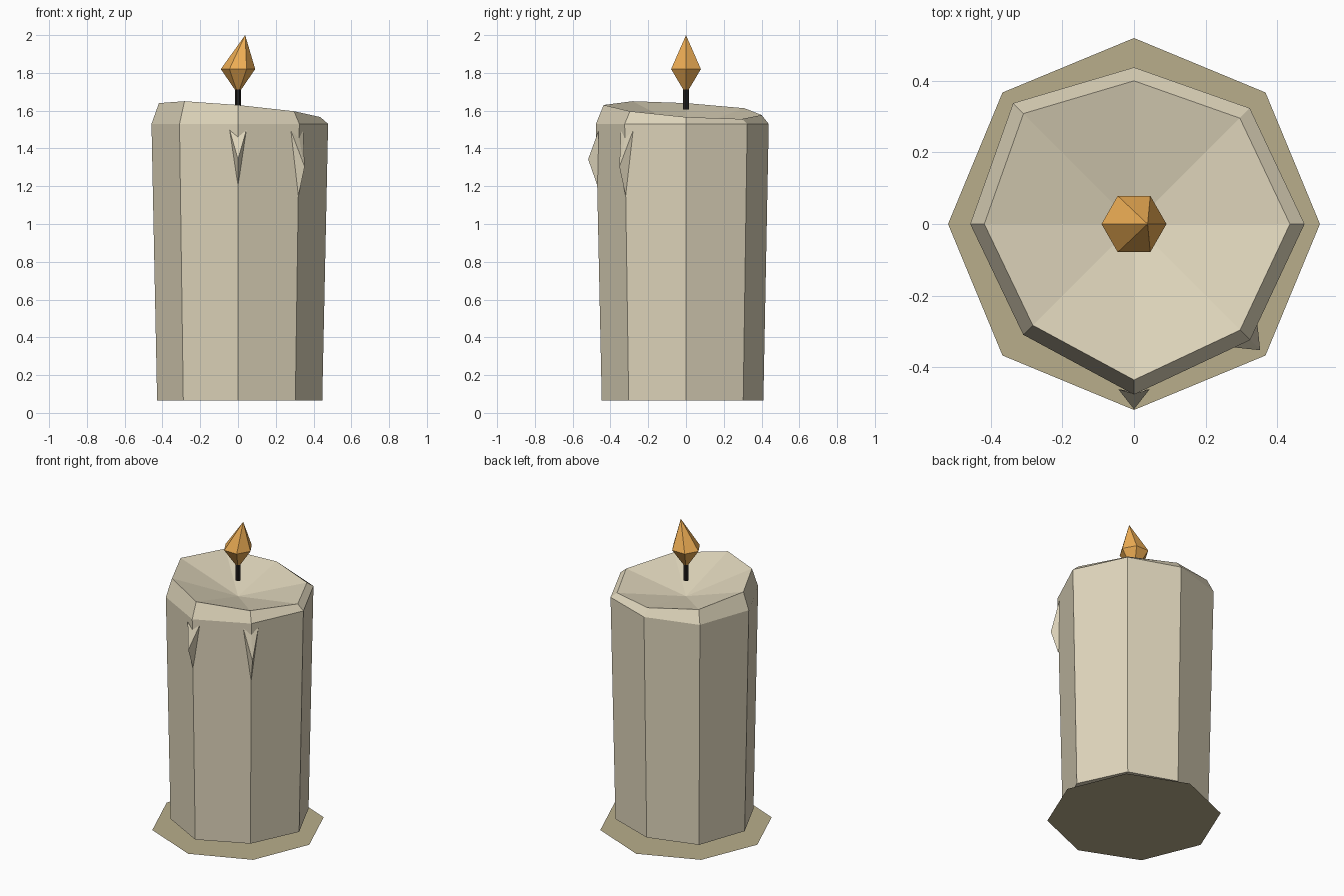
import bpy
from math import sin, cos, radians

if "Cube" in bpy.data.objects:
    bpy.data.objects.remove(bpy.data.objects["Cube"])


def material(name, rgb):
    m = bpy.data.materials.new(name)
    m.diffuse_color = (*rgb, 1)
    m.use_nodes = True
    m.node_tree.nodes["Principled BSDF"].inputs["Base Color"].default_value = m.diffuse_color
    return m


def build(name, verts, faces, mat):
    me = bpy.data.meshes.new(name)
    me.from_pydata(verts, [], faces)
    me.materials.append(mat)
    ob = bpy.data.objects.new(name, me)
    bpy.context.collection.objects.link(ob)
    return ob


def ring(radii, heights):
    n = len(radii)
    return [(r * cos(radians(360 * i / n)), r * sin(radians(360 * i / n)), z)
            for i, (r, z) in enumerate(zip(radii, heights))]


def loft(rings, bottom_cap=True, apex=None):
    """Join rings with quads; close the top with a fan to apex or a flat cap."""
    n = len(rings[0])
    verts = [v for r in rings for v in r]
    faces = []
    for k in range(len(rings) - 1):
        a = k * n
        faces += [(a + i, a + (i + 1) % n, a + n + (i + 1) % n, a + n + i) for i in range(n)]
    top = (len(rings) - 1) * n
    if apex:
        verts.append(apex)
        faces += [(top + i, top + (i + 1) % n, len(verts) - 1) for i in range(n)]
    else:
        faces.append(tuple(range(top, top + n)))
    if bottom_cap:
        faces.append(tuple(reversed(range(n))))
    return verts, faces


wax = material("wax", (0.74, 0.67, 0.50))
pool_wax = material("pool_wax", (0.48, 0.42, 0.26))
black = material("wick_black", (0.015, 0.013, 0.012))
orange = material("flame_orange", (0.85, 0.42, 0.09))

# flat wax puddle on the ground
build("wax_puddle", ring([0.52] * 8, [0] * 8), [tuple(range(8))], pool_wax)

# uneven octagonal candle with slanted rim and dished top
radii = [0.477, 0.458, 0.438, 0.478, 0.458, 0.438, 0.477, 0.459]
rim_z = [1.566, 1.556, 1.577, 1.613, 1.64, 1.65, 1.63, 1.597]
v, f = loft([ring([r * 0.935 for r in radii], [0.065] * 8),
             ring(radii, [1.53] * 8),
             ring([r * 0.914 for r in radii], rim_z)], apex=(0, 0, 1.5))
build("candle_body", v, f, wax)


# wax drips running down two corners of the body
def drip(name, angle, profile):
    c, s = cos(radians(angle)), sin(radians(angle))
    verts = [(r * c - t * s, r * s + t * c, z) for r, t, z in profile]
    build(name, verts, [(0, 2, 3), (2, 1, 3), (0, 3, 4), (1, 4, 3)], wax)


drip("front_drip", 270, [(0.462, -0.044, 1.497), (0.462, 0.044, 1.497),
                         (0.475, 0, 1.46), (0.518, 0, 1.343), (0.468, 0, 1.2)])
drip("corner_drip", 315, [(0.442, -0.046, 1.495), (0.442, 0.046, 1.495),
                          (0.457, 0, 1.455), (0.499, 0, 1.303), (0.452, 0, 1.148)])

# wick
v, f = loft([ring([0.017] * 6, [z] * 6) for z in (1.607, 1.72)])
build("wick", v, f, black)

# faceted flame leaning to the right
v, f = loft([ring([0.017] * 6, [1.712] * 6), ring([0.091] * 6, [1.82] * 6)],
            apex=(0.038, 0, 2.0))
build("flame", v, f, orange)
